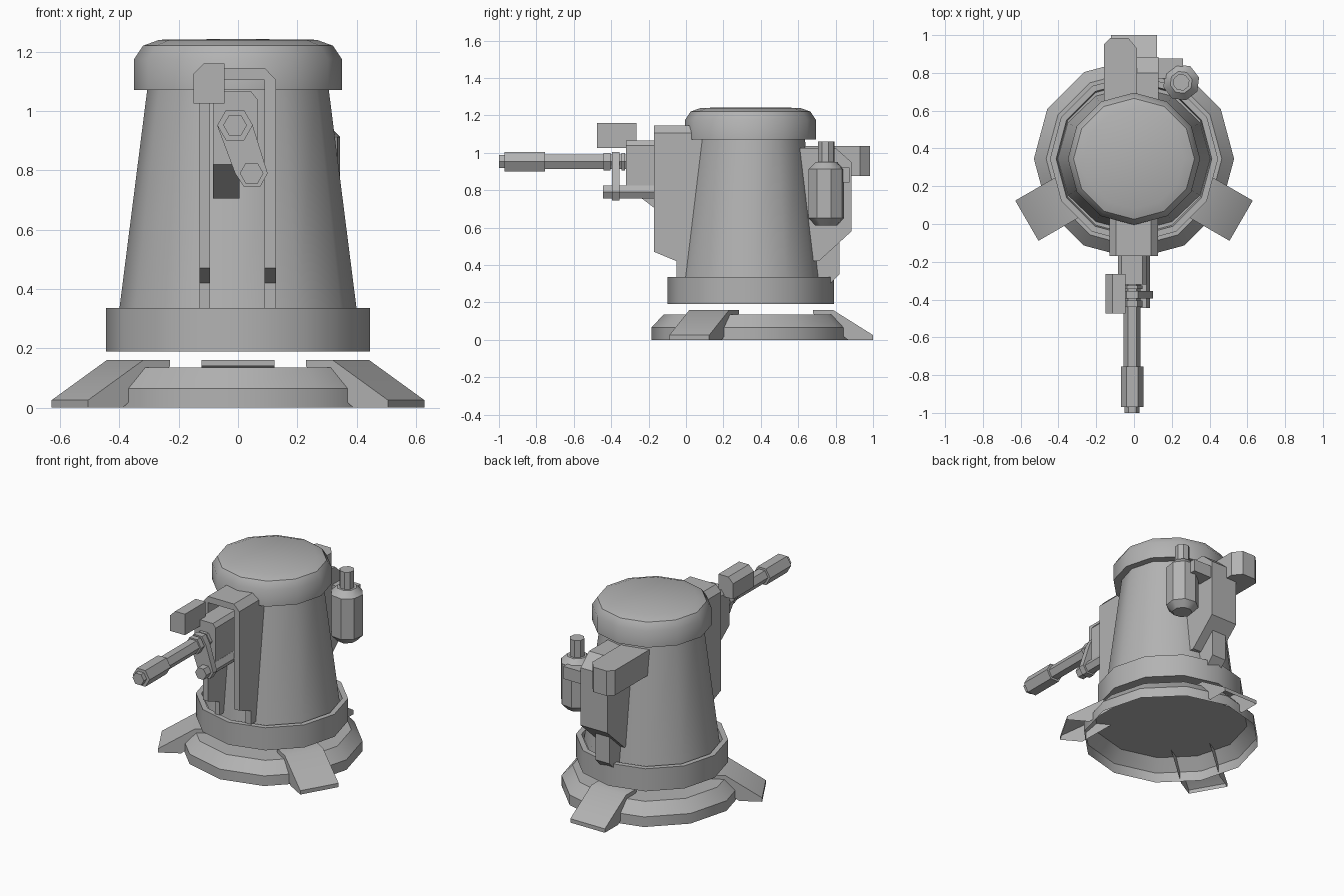
import bpy, bmesh, math
from mathutils import Matrix, Vector

if "Cube" in bpy.data.objects:
    bpy.data.objects.remove(bpy.data.objects["Cube"], do_unlink=True)

GREY = (0.45, 0.45, 0.45, 1)
metal = bpy.data.materials.new("plain grey")
metal.use_nodes = True
metal.diffuse_color = GREY
metal.node_tree.nodes["Principled BSDF"].inputs["Base Color"].default_value = GREY

CY = 0.345  # the tower stands behind the middle because of the long barrel


def finish(name, bm):
    bmesh.ops.remove_doubles(bm, verts=bm.verts, dist=1e-5)
    bmesh.ops.recalc_face_normals(bm, faces=bm.faces)
    mesh = bpy.data.meshes.new(name)
    bm.to_mesh(mesh)
    bm.free()
    mesh.materials.append(metal)
    ob = bpy.data.objects.new(name, mesh)
    bpy.context.collection.objects.link(ob)
    bpy.ops.object.select_all(action='DESELECT')
    bpy.context.view_layer.objects.active = ob
    ob.select_set(True)
    bpy.ops.object.shade_smooth_by_angle(angle=math.radians(35))
    return ob


def lathe(name, profile, sides, at, along_y=False, turn=0.0, squash=1.0):
    """Turn (radius, height) points about z, or about y for barrels."""
    bm = bmesh.new()
    rings = []
    for r, h in profile:
        ring = []
        for i in range(sides):
            a = turn + math.tau * i / sides
            x, y = r * math.cos(a), r * math.sin(a) * squash
            ring.append(bm.verts.new((x, h, y) if along_y else (x, y, h)))
        rings.append(ring)
    for low, high in zip(rings, rings[1:]):
        for i in range(sides):
            j = (i + 1) % sides
            bm.faces.new((low[i], low[j], high[j], high[i]))
    bmesh.ops.translate(bm, verts=bm.verts, vec=at)
    return finish(name, bm)


def prism(name, outline, axis, start, end, matrix=None, open_under=False):
    """Extrude a 2D outline along one axis."""
    def place(p, d):
        return {'x': (d, p[0], p[1]), 'y': (p[0], d, p[1]), 'z': (p[0], p[1], d)}[axis]
    bm = bmesh.new()
    a = [bm.verts.new(place(p, start)) for p in outline]
    b = [bm.verts.new(place(p, end)) for p in outline]
    bm.faces.new(a)
    bm.faces.new(b)
    n = len(outline)
    for i in range(n):
        j = (i + 1) % n
        bm.faces.new((a[i], a[j], b[j], b[i]))
    if open_under:
        bmesh.ops.recalc_face_normals(bm, faces=bm.faces)
        under = [f for f in bm.faces if f.normal.z < -0.3]
        bmesh.ops.delete(bm, geom=under, context='FACES')
    if matrix:
        bmesh.ops.transform(bm, matrix=matrix, verts=bm.verts)
    return finish(name, bm)


def box(name, x, y, z):
    return prism(name, [(x[0], z[0]), (x[1], z[0]), (x[1], z[1]), (x[0], z[1])], 'y', *y)


# Hollow foot dish and three feet
tower = (0, CY, 0)
lathe("base_dish", [(0.53, 0), (0.53, 0.065), (0.465, 0.135), (0, 0.135)], 12, tower)
foot = [(0.335, 0.14), (0.335, 0.16), (0.44, 0.16), (0.655, 0.025), (0.655, 0), (0.52, 0)]
for label, angle in (("back", 90), ("left", -30), ("right", 210)):
    m = Matrix.Translation(tower) @ Matrix.Rotation(math.radians(angle), 4, 'Z')
    prism(label + "_foot", foot, 'y', -0.123, 0.123, m, open_under=True)

# Tower: collar, tapered body and lid
lathe("lower_collar", [(0, 0.19), (0.445, 0.19), (0.445, 0.335), (0.412, 0.335),
                       (0.405, 0.3), (0, 0.3)], 12, tower)
lathe("tower_body", [(0.404, 0.3), (0.305, 1.08)], 12, tower, squash=0.95)
lathe("tower_lid", [(0, 1.07), (0.35, 1.07), (0.35, 1.175), (0.32, 1.22),
                    (0.265, 1.24), (0, 1.243)], 12, tower)

# Front frame: two rails joined by a chamfered lintel
rail = [(-0.17, 0.47), (-0.05, 0.42), (-0.05, 0.335), (0.1, 0.335), (0.1, 1.105), (-0.17, 1.105)]
prism("right_rail", rail, 'x', -0.13, -0.095)
prism("left_rail", rail, 'x', 0.09, 0.128)
prism("frame_lintel", [(-0.13, 1.105), (-0.095, 1.145), (0.09, 1.145), (0.128, 1.105)],
      'y', -0.17, 0.1)

# Gun mount with a sloping wedge underneath
prism("gun_mount", [(-0.085, 0.82), (0.065, 0.82), (0.065, 1.04), (0.045, 1.065),
                    (-0.065, 1.065), (-0.085, 1.04)], 'y', -0.32, 0.1)
prism("mount_wedge", [(-0.32, 0.82), (-0.17, 0.705), (0.1, 0.705), (0.1, 0.82)],
      'x', -0.085, 0.005)

# Barrels, clamp plate and sight box
gun = (-0.01, 0, 0.952)
lathe("main_barrel", [(0, -1.0), (0.04, -1.0), (0.04, -0.97), (0.06, -0.97), (0.06, -0.755),
                      (0.045, -0.755), (0.045, -0.3), (0, -0.3)], 6, gun, along_y=True)
for k, (y0, y1) in enumerate(((-0.44, -0.405), (-0.345, -0.325))):
    lathe(f"barrel_collar_{k + 1}", [(0, y0), (0.055, y0), (0.055, y1), (0, y1)], 6, gun, along_y=True)
lathe("lower_tube", [(0, -0.445), (0.04, -0.445), (0.04, -0.05), (0, -0.05)], 6,
      (0.046, 0, 0.79), along_y=True)
prism("clamp_plate", [(-0.07, 0.95), (-0.04, 1.003), (0.02, 1.003), (0.05, 0.95), (0.1, 0.79),
                      (0.075, 0.745), (0.02, 0.745), (-0.01, 0.79)], 'y', -0.395, -0.355)
prism("sight_box", [(-0.15, 1.025), (-0.045, 1.025), (-0.045, 1.16), (-0.115, 1.16),
                    (-0.15, 1.125)], 'y', -0.475, -0.265)

# Rear pack, its box and lower spine
prism("rear_pack", [(0.5, 1.025), (0.8, 1.025), (0.885, 0.95), (0.885, 0.58), (0.71, 0.42),
                    (0.5, 0.42)], 'x', -0.06, 0.13)
prism("rear_box", [(-0.16, 0.6), (0.015, 0.6), (0.015, 0.93), (-0.03, 0.985), (-0.125, 0.985),
                   (-0.16, 0.95)], 'z', 0.875, 1.035)
prism("rear_spine", [(0.6, 0.54), (0.82, 0.54), (0.82, 0.35), (0.77, 0.3), (0.6, 0.3)],
      'x', -0.03, 0.07)

# Canister on a bracket
box("canister_bracket", (0.1, 0.26), (0.77, 0.875), (0.84, 0.92))
lathe("canister", [(0, 0.61), (0.06, 0.61), (0.098, 0.65), (0.098, 0.912), (0.06, 0.95),
                   (0.045, 0.95), (0.045, 1.06), (0, 1.06)], 8, (0.25, 0.75, 0),
      turn=math.radians(15))
